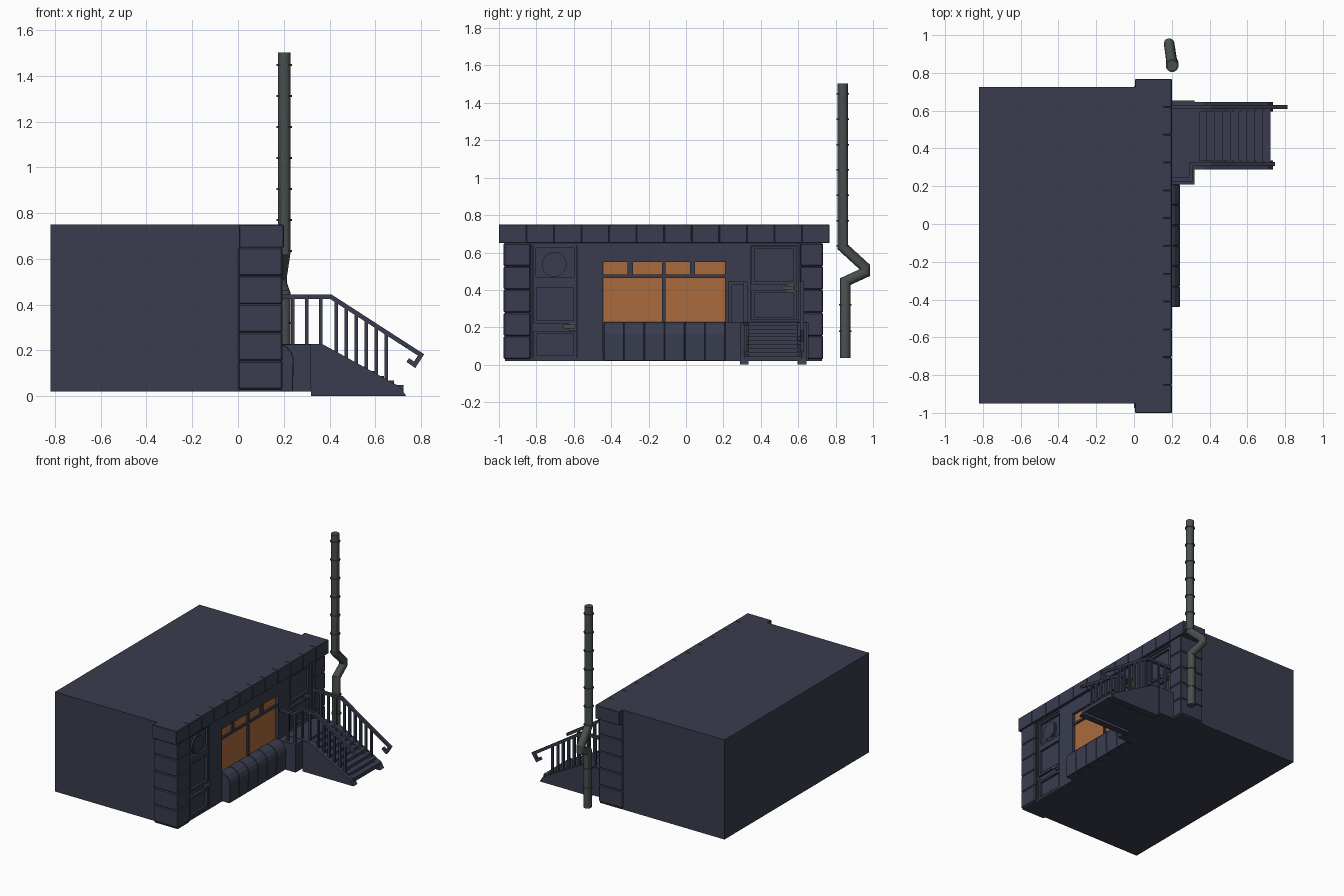
import bpy, bmesh, math
from mathutils import Vector

if "Cube" in bpy.data.objects:
    bpy.data.objects.remove(bpy.data.objects["Cube"])


def material(name, rgb):
    m = bpy.data.materials.new(name)
    m.diffuse_color = (*rgb, 1)
    m.use_nodes = True
    m.node_tree.nodes["Principled BSDF"].inputs["Base Color"].default_value = m.diffuse_color
    return m


WALL = material("slate_blue", (0.041, 0.046, 0.077))
GLOW = material("lit_orange", (0.40, 0.145, 0.047))
PIPE = material("pipe_grey_green", (0.064, 0.080, 0.075))


def finish(name, bm, mat, bevel=0):
    bmesh.ops.recalc_face_normals(bm, faces=bm.faces)
    me = bpy.data.meshes.new(name)
    bm.to_mesh(me)
    bm.free()
    me.materials.append(mat)
    ob = bpy.data.objects.new(name, me)
    bpy.context.collection.objects.link(ob)
    if bevel:
        mod = ob.modifiers.new("bevel", 'BEVEL')
        mod.width, mod.segments = bevel, 1
    return ob


def prism(name, profile, y0, y1, mat=WALL, bevel=0):
    """Extrude an (x, z) profile along y."""
    bm = bmesh.new()
    f = bm.faces.new([bm.verts.new((x, y0, z)) for x, z in profile])
    r = bmesh.ops.extrude_face_region(bm, geom=[f])
    bmesh.ops.translate(bm, vec=(0, y1 - y0, 0),
                        verts=[v for v in r["geom"] if isinstance(v, bmesh.types.BMVert)])
    return finish(name, bm, mat, bevel)


def box(name, x0, x1, y0, y1, z0, z1, mat=WALL, bevel=0):
    return prism(name, [(x0, z0), (x1, z0), (x1, z1), (x0, z1)], y0, y1, mat, bevel)


def sweep(name, pts, r, sides, mat=WALL):
    """Sweep a regular section along a path with mitred corners."""
    pts = [Vector(p) for p in pts]
    d = (pts[1] - pts[0]).normalized()
    u = d.cross(Vector((0, 0, 1)) if abs(d.z) < 0.9 else Vector((1, 0, 0))).normalized()
    v = d.cross(u)
    ang = [2 * math.pi * (i + 0.5) / sides for i in range(sides)]
    ring = [pts[0] + r * (math.cos(a) * u + math.sin(a) * v) for a in ang]
    bm = bmesh.new()
    rows = [[bm.verts.new(c) for c in ring]]
    for i in range(1, len(pts)):
        d = (pts[i] - pts[i - 1]).normalized()
        n = d if i == len(pts) - 1 else d + (pts[i + 1] - pts[i]).normalized()
        ring = [c + d * ((pts[i] - c).dot(n) / d.dot(n)) for c in ring]
        rows.append([bm.verts.new(c) for c in ring])
    for a, b in zip(rows, rows[1:]):
        for k in range(sides):
            j = (k + 1) % sides
            bm.faces.new((a[k], a[j], b[j], b[k]))
    bm.faces.new(rows[0])
    bm.faces.new(rows[-1])
    return finish(name, bm, mat)


def smooth(ob):
    bpy.ops.object.select_all(action='DESELECT')
    ob.select_set(True)
    bpy.context.view_layer.objects.active = ob
    bpy.ops.object.shade_smooth_by_angle(angle=math.radians(35))


def frame(name, y0, y1, z0, z1, w, x0=0.155, x1=0.172):
    box(name + "_bottom", x0, x1, y0, y1, z0, z0 + w)
    box(name + "_top", x0, x1, y0, y1, z1 - w, z1)
    box(name + "_left", x0, x1, y0, y0 + w, z0 + w, z1 - w)
    box(name + "_right", x0, x1, y1 - w, y1, z0 + w, z1 - w)


# main block and facade core
box("main_block", -0.82, 0.155, -0.95, 0.725, 0.02, 0.75)
box("facade_base", 0.0, 0.18, -0.965, 0.725, 0.02, 0.035)

# corner piers made of stacked blocks
for side, y0, y1 in (("left", -0.975, -0.83), ("right", 0.61, 0.733)):
    box(side + "_pier_core", 0.004, 0.188, y0 + 0.007, y1 - 0.007, 0.02, 0.65)
    for i in range(5):
        z = 0.03 + i * 0.124
        box(f"{side}_pier_block_{i}", 0, 0.195, y0, y1, z, z + 0.124, bevel=0.006)

# cornice blocks along the roof edge
n = 12
for i in range(n):
    y = -1.0 + 1.767 * i / n
    box(f"cornice_block_{i}", 0.005, 0.2, y, y + 1.767 / n, 0.65, 0.75, bevel=0.003)

# wall strips between the openings
box("wall_strip_left", 0.15, 0.18, -0.57, -0.445, 0.02, 0.65)
box("wall_strip_right", 0.15, 0.18, 0.21, 0.335, 0.02, 0.65)
box("window_lintel", 0.15, 0.18, -0.445, 0.21, 0.55, 0.65)

# shop window
box("window_glass", 0.15, 0.160, -0.442, 0.208, 0.228, 0.55, GLOW)
box("window_transom", 0.15, 0.172, -0.445, 0.21, 0.465, 0.482)
box("window_mullion", 0.15, 0.172, -0.128, -0.110, 0.228, 0.55)
for i, y in enumerate((-0.298, 0.035)):
    box(f"upper_mullion_{i}", 0.15, 0.172, y - 0.014, y + 0.014, 0.475, 0.55)

# bulging counter below the window
counter = [(0.15, 0.02), (0.24, 0.02), (0.243, 0.165), (0.235, 0.19), (0.215, 0.215), (0.19, 0.228), (0.15, 0.228)]
for i in range(6):
    y = -0.44 + i * 0.65 / 6
    prism(f"counter_panel_{i}", counter, y, y + 0.65 / 6, bevel=0.003)

# left door with a round window above
frame("left_door_surround", -0.83, -0.57, 0.02, 0.65, 0.012, x1=0.178)
frame("left_transom_frame", -0.815, -0.585, 0.455, 0.638, 0.014)
frame("left_door_upper_panel", -0.815, -0.585, 0.22, 0.43, 0.016)
frame("left_door_lower_panel", -0.815, -0.585, 0.035, 0.18, 0.016)
sweep("round_window_rim", [(0.155, -0.705, 0.537), (0.168, -0.705, 0.537)], 0.066, 24)
sweep("round_window_pane", [(0.155, -0.705, 0.537), (0.171, -0.705, 0.537)], 0.056, 24)
box("left_door_bar", 0.155, 0.17, -0.815, -0.585, 0.43, 0.455)

# right door above the landing
frame("right_door_surround", 0.335, 0.61, 0.22, 0.65, 0.012, x1=0.178)
frame("right_door_upper_panel", 0.35, 0.59, 0.43, 0.635, 0.016)
frame("right_door_lower_panel", 0.35, 0.59, 0.24, 0.40, 0.016)

# door handles
for side, y, z in (("left", -0.62, 0.203), ("right", 0.545, 0.41)):
    box(side + "_handle_plate", 0.155, 0.18, y - 0.005, y + 0.035, z - 0.02, z + 0.02, PIPE)
    box(side + "_handle_lever", 0.18, 0.192, y - 0.035, y + 0.03, z - 0.008, z + 0.012, PIPE)

# landing
box("landing", 0.15, 0.32, 0.21, 0.655, 0.02, 0.225)
box("landing_slab", 0.15, 0.348, 0.295, 0.645, 0.19, 0.228)

# steps and sloping side walls
N = 9
for i in range(N):
    x = 0.345 + i * 0.042
    box(f"step_{i}", x - 0.03, x + 0.042, 0.31, 0.62, 0.02, 0.212 - i * 0.0205)
stringer = [(0.32, 0), (0.735, 0), (0.71, 0.04), (0.37, 0.227), (0.32, 0.227)]
for side, y0, y1 in (("near", 0.288, 0.335), ("far", 0.595, 0.645)):
    prism(side + "_stringer", stringer, y0, y1)


# handrails
def rail_z(x):
    return 0.435 - max(0, x - 0.405) * 0.645


def floor_z(x):
    return 0.22 - max(0, x - 0.37) * 0.55


R = 0.014
sweep("near_handrail", [(0.16, 0.235, 0.435), (0.30, 0.235, 0.435), (0.30, 0.318, 0.435),
                        (0.405, 0.318, 0.435), (0.74, 0.318, rail_z(0.74))], R, 4)
sweep("far_handrail", [(0.16, 0.62, 0.435), (0.405, 0.62, 0.435), (0.80, 0.62, rail_z(0.80)),
                       (0.772, 0.62, 0.137), (0.742, 0.62, 0.158)], R, 4)
xs = [0.30, 0.362] + [0.43 + 0.0437 * i for i in range(6)]
for side, y in (("near", 0.318), ("far", 0.62)):
    for i, x in enumerate(xs):
        sweep(f"{side}_baluster_{i}", [(x, y, floor_z(x) - 0.02), (x, y, rail_z(x))], 0.011, 4)
for i, (x, y) in enumerate(((0.24, 0.235), (0.30, 0.235), (0.24, 0.62))):
    sweep(f"landing_baluster_{i}", [(x, y, 0.2), (x, y, 0.435)], 0.011, 4)

# drainpipe with a kink, plus joint rings
smooth(sweep("drainpipe", [(0.202, 0.838, 1.503), (0.202, 0.838, 0.63), (0.186, 0.955, 0.523),
                           (0.186, 0.955, 0.492), (0.202, 0.852, 0.445), (0.202, 0.852, 0.035)],
             0.028, 16, PIPE))
rings = [(0.838, 0.635 + 0.1355 * i) for i in range(7)] + [(0.852, 0.18), (0.852, 0.32)]
for i, (y, z) in enumerate(rings):
    smooth(sweep(f"pipe_ring_{i}", [(0.202, y, z - 0.004), (0.202, y, z + 0.004)], 0.034, 16, PIPE))
